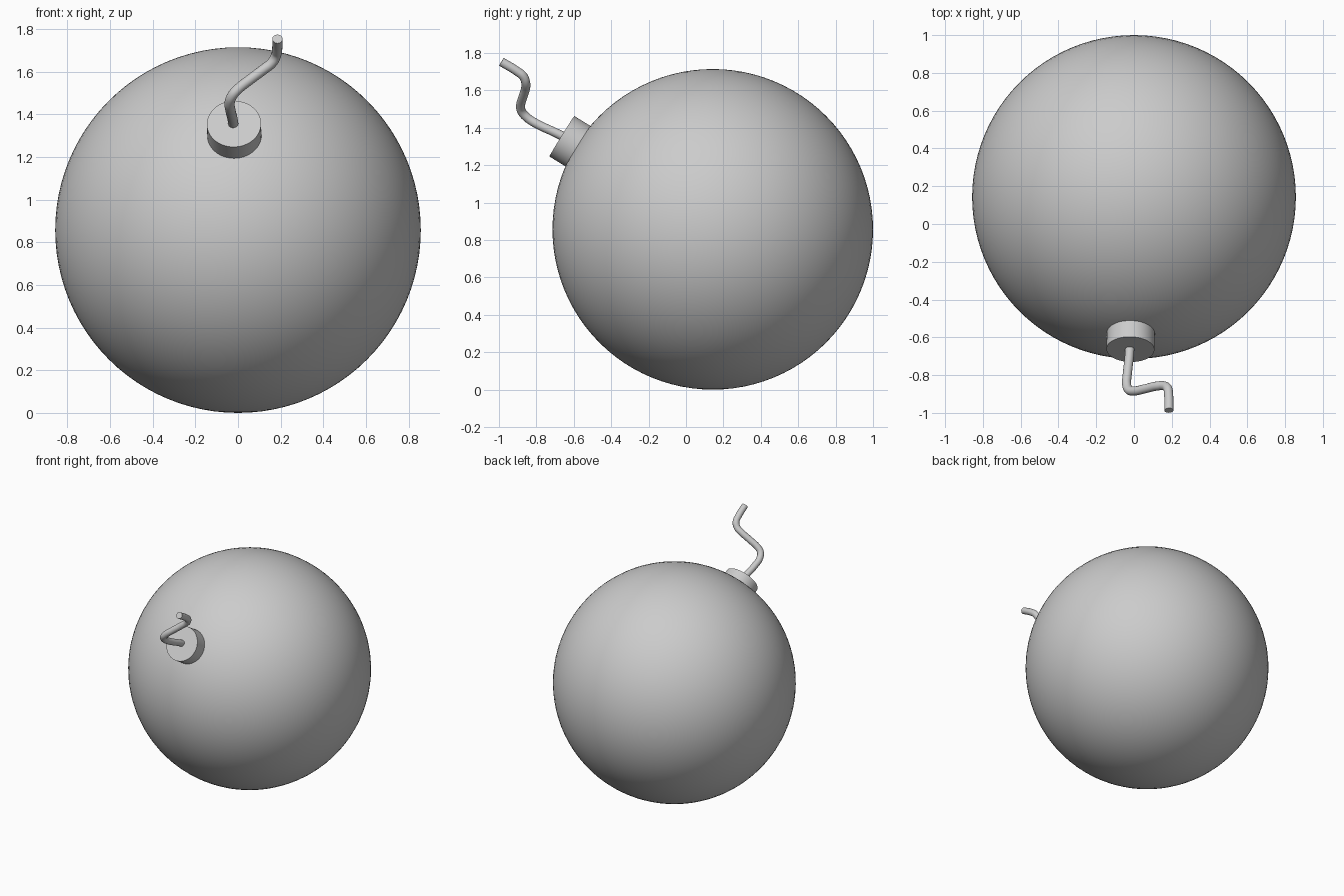
import bpy
from math import radians
from mathutils import Vector

cube = bpy.data.objects.get("Cube")
if cube:
    bpy.data.objects.remove(cube, do_unlink=True)

RADIUS = 0.857
CENTRE = Vector((0, 1 - RADIUS, RADIUS))
AXIS = Vector((-0.02, -0.851, 0.525)).normalized()


def finish(obj, name):
    """Name the part and smooth its curved faces, keeping sharp rims."""
    obj.name = name
    bpy.ops.object.select_all(action='DESELECT')
    obj.select_set(True)
    bpy.context.view_layer.objects.active = obj
    bpy.ops.object.shade_smooth_by_angle(angle=radians(35))


# Round body
bpy.ops.mesh.primitive_uv_sphere_add(segments=96, ring_count=48,
                                     radius=RADIUS, location=CENTRE)
finish(bpy.context.object, "body")

# Short collar sunk into the upper front of the body
inner, outer = 0.80, 0.948
bpy.ops.mesh.primitive_cylinder_add(
    vertices=64, radius=0.127, depth=outer - inner,
    location=CENTRE + AXIS * (inner + outer) / 2,
    rotation=AXIS.to_track_quat('Z', 'Y').to_euler())
finish(bpy.context.object, "collar")

# Crooked fuse: a round tube along a smooth path
path = [
    (-0.02, -0.62, 1.335), (-0.025, -0.70, 1.375), (-0.036, -0.80, 1.422),
    (-0.039, -0.85, 1.455), (-0.025, -0.88, 1.49), (0.0, -0.884, 1.518),
    (0.06, -0.872, 1.565), (0.12, -0.858, 1.61), (0.16, -0.857, 1.642),
    (0.178, -0.87, 1.675), (0.183, -0.90, 1.70), (0.185, -0.987, 1.753),
]
curve = bpy.data.curves.new("fuse", 'CURVE')
curve.dimensions = '3D'
curve.resolution_u = 6
curve.bevel_depth = 0.024
curve.bevel_resolution = 6
curve.use_fill_caps = True
spline = curve.splines.new('BEZIER')
spline.bezier_points.add(len(path) - 1)
for point, co in zip(spline.bezier_points, path):
    point.co = co
    point.handle_left_type = point.handle_right_type = 'AUTO'
fuse = bpy.data.objects.new("fuse", curve)
bpy.context.collection.objects.link(fuse)
bpy.ops.object.select_all(action='DESELECT')
fuse.select_set(True)
bpy.context.view_layer.objects.active = fuse
bpy.ops.object.convert(target='MESH')
finish(bpy.context.object, "fuse")
